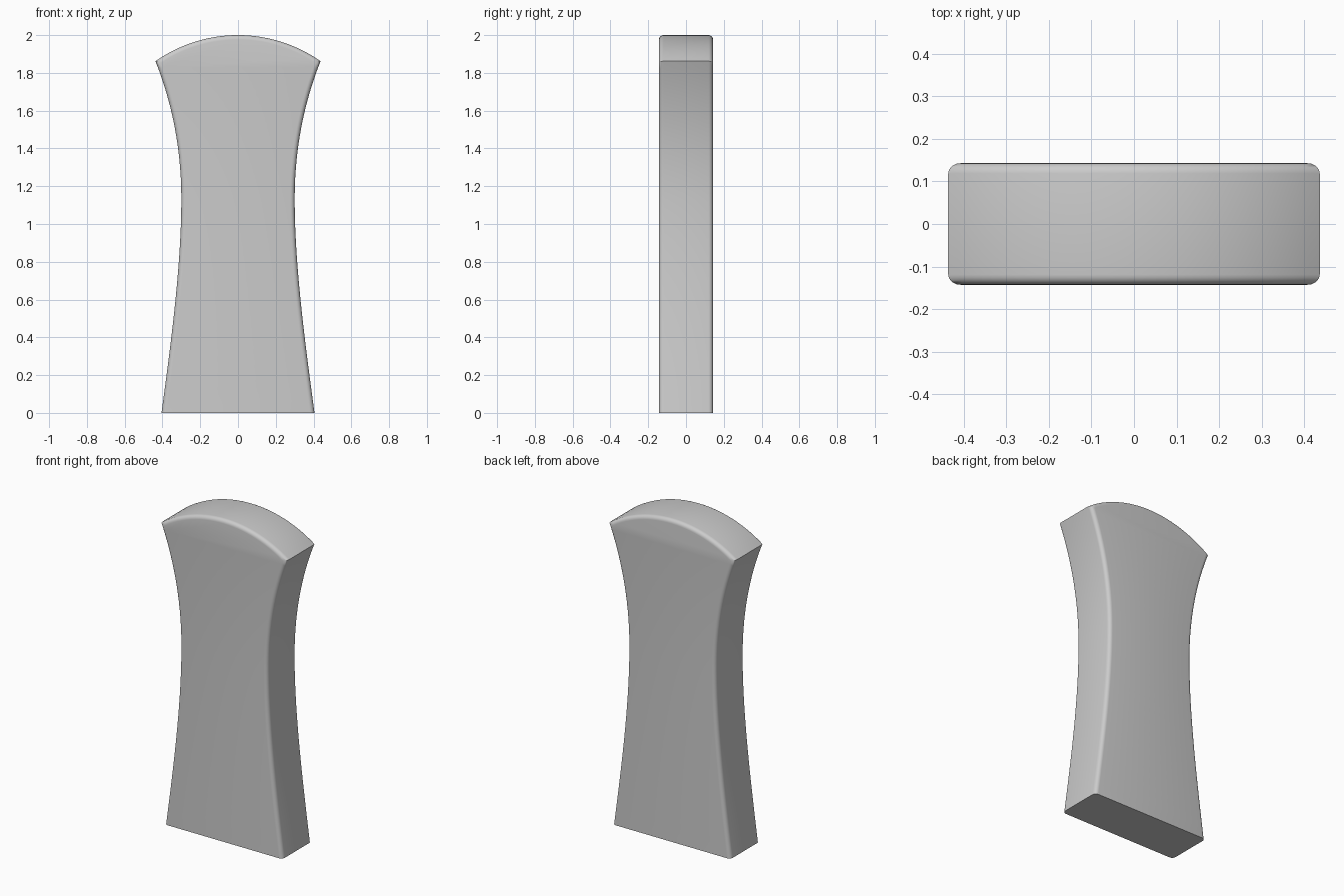
import bpy, bmesh, math
from mathutils import Vector
from mathutils.geometry import interpolate_bezier

if "Cube" in bpy.data.objects:
    bpy.data.objects.remove(bpy.data.objects["Cube"])

HALF_DEPTH = 0.143


def bezier(*pts, n=16):
    return [(p.x, p.y) for p in interpolate_bezier(*[Vector((*p, 0)) for p in pts], n)]


# Right half of the outline: flared base, narrow waist, flared shoulder, arched top
side = bezier((0.405, 0), (0.355, 0.37), (0.30, 0.78), (0.30, 1.13))
side += bezier((0.30, 1.13), (0.30, 1.42), (0.357, 1.66), (0.437, 1.862))[1:]
R = 0.761
half_angle = math.asin(0.437 / R)
arch = [(R * math.sin(half_angle * i / 14), 2 - R + R * math.cos(half_angle * i / 14))
        for i in range(13, -1, -1)]
right = side + arch
outline = right + [(-x, z) for x, z in reversed(right[:-1])]

# Extrude the outline through the depth
bm = bmesh.new()
front = bm.faces.new([bm.verts.new((x, -HALF_DEPTH, z)) for x, z in outline])
ext = bmesh.ops.extrude_face_region(bm, geom=[front], use_keep_orig=True)
moved = [g for g in ext["geom"] if isinstance(g, bmesh.types.BMVert)]
bmesh.ops.translate(bm, verts=moved, vec=(0, 2 * HALF_DEPTH, 0))
bmesh.ops.recalc_face_normals(bm, faces=bm.faces)

# Round the front and back rims, leaving the base edges sharp
rims = [e for e in bm.edges
        if abs(e.verts[0].co.y - e.verts[1].co.y) < 1e-5
        and max(v.co.z for v in e.verts) > 1e-4]
bmesh.ops.bevel(bm, geom=rims, offset=0.024, offset_type='OFFSET', segments=5,
                profile=0.5, affect='EDGES', clamp_overlap=True)

mesh = bpy.data.meshes.new("flared_block")
bm.to_mesh(mesh)
bm.free()
block = bpy.data.objects.new("flared_block", mesh)
bpy.context.collection.objects.link(block)
bpy.context.view_layer.objects.active = block
block.select_set(True)
bpy.ops.object.shade_smooth_by_angle(angle=math.radians(35))
